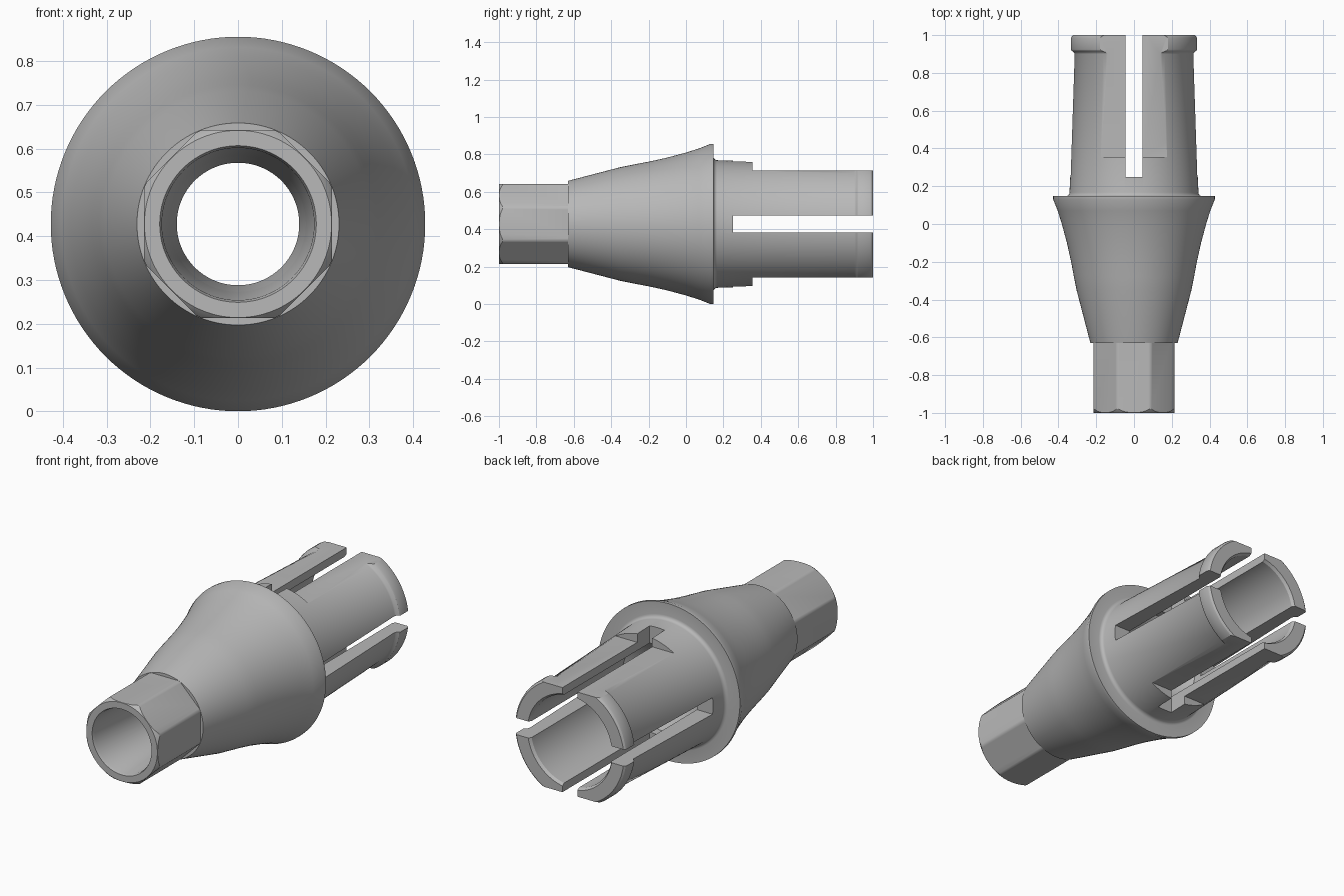
import bpy, bmesh, math
from mathutils import Matrix, Vector

CENTER_Z = 0.428
SEGMENTS = 128

if "Cube" in bpy.data.objects:
    bpy.data.objects.remove(bpy.data.objects["Cube"], do_unlink=True)

metal = bpy.data.materials.new("grey_metal")
metal.use_nodes = True
GREY = (0.48, 0.48, 0.48, 1)
metal.diffuse_color = GREY
metal.node_tree.nodes["Principled BSDF"].inputs["Base Color"].default_value = GREY


def make_object(name, bm):
    bmesh.ops.recalc_face_normals(bm, faces=bm.faces)
    mesh = bpy.data.meshes.new(name)
    bm.to_mesh(mesh)
    bm.free()
    mesh.materials.append(metal)
    obj = bpy.data.objects.new(name, mesh)
    bpy.context.collection.objects.link(obj)
    return obj


def lathe(name, profile):
    """Revolve a closed (y, radius) profile around the long axis."""
    bm = bmesh.new()
    rings = []
    for i in range(SEGMENTS):
        a = 2 * math.pi * i / SEGMENTS
        rings.append([bm.verts.new((r * math.cos(a), y, CENTER_Z + r * math.sin(a)))
                      for y, r in profile])
    n = len(profile)
    for i in range(SEGMENTS):
        a, b = rings[i], rings[(i + 1) % SEGMENTS]
        for j in range(n):
            k = (j + 1) % n
            bm.faces.new((a[j], a[k], b[k], b[j]))
    return make_object(name, bm)


def box(name, center, size):
    bm = bmesh.new()
    bmesh.ops.create_cube(bm, size=1)
    bmesh.ops.scale(bm, vec=size, verts=bm.verts)
    bmesh.ops.translate(bm, vec=Vector(center) + Vector((0, 0, CENTER_Z)), verts=bm.verts)
    return make_object(name, bm)


def select_only(obj):
    bpy.ops.object.select_all(action='DESELECT')
    obj.select_set(True)
    bpy.context.view_layer.objects.active = obj


def boolean(obj, cutter, operation):
    mod = obj.modifiers.new("cut", 'BOOLEAN')
    mod.object, mod.operation, mod.solver = cutter, operation, 'EXACT'
    select_only(obj)
    bpy.ops.object.modifier_apply(modifier=mod.name)
    bpy.data.objects.remove(cutter, do_unlink=True)


# Flared body, rim, fillet, tapered post with end lip, then the stepped bore
outer = [(-0.63, 0.231), (-0.35, 0.304), (-0.28, 0.318), (-0.2, 0.333),
         (-0.1, 0.355), (0.0, 0.382), (0.07, 0.404), (0.13, 0.428), (0.147, 0.428)]
fillet = [(0.167 - 0.02 * math.cos(t), 0.361 - 0.02 * math.sin(t))
          for t in (math.pi / 8 * i for i in range(5))]
post = [(0.9, 0.317), (0.908, 0.321), (0.918, 0.334), (0.926, 0.337),
        (0.982, 0.337), (0.992, 0.334), (1.0, 0.325)]
bore = [(1.0, 0.255), (0.985, 0.245), (0.2, 0.245), (0.12, 0.14),
        (-0.45, 0.14), (-0.63, 0.155)]
body = lathe("body_and_post", outer + fillet + post + bore)

# Flats above and below, and crossed slots splitting the post into four
for side in (1, -1):
    boolean(body, box("flat_cutter", (0, 0.855, side * 0.385), (1, 1, 0.2)), 'DIFFERENCE')
for size in ((0.09, 1, 2), (2, 1, 0.09)):
    boolean(body, box("slot_cutter", (0, 0.75, 0), size), 'DIFFERENCE')

# Eight-sided connector with rounded corners and a chamfered mouth
connector = lathe("octagonal_connector", [
    (-1.0, 0.214), (-0.992, 0.222), (-0.98, 0.23), (-0.63, 0.23),
    (-0.63, 0.155), (-0.985, 0.174), (-1.0, 0.179)])
bm = bmesh.new()
octagon_radius = 0.215 / math.cos(math.pi / 8)
bmesh.ops.create_cone(bm, cap_ends=True, segments=8, radius1=octagon_radius,
                      radius2=octagon_radius, depth=1)
turn = (Matrix.Translation((0, -0.8, CENTER_Z)) @ Matrix.Rotation(math.pi / 2, 4, 'X')
        @ Matrix.Rotation(math.pi / 8, 4, 'Z'))
bmesh.ops.transform(bm, matrix=turn, verts=bm.verts)
boolean(connector, make_object("octagon_cutter", bm), 'INTERSECT')

for obj in (body, connector):
    select_only(obj)
    bpy.ops.object.shade_smooth_by_angle(angle=math.radians(30))
